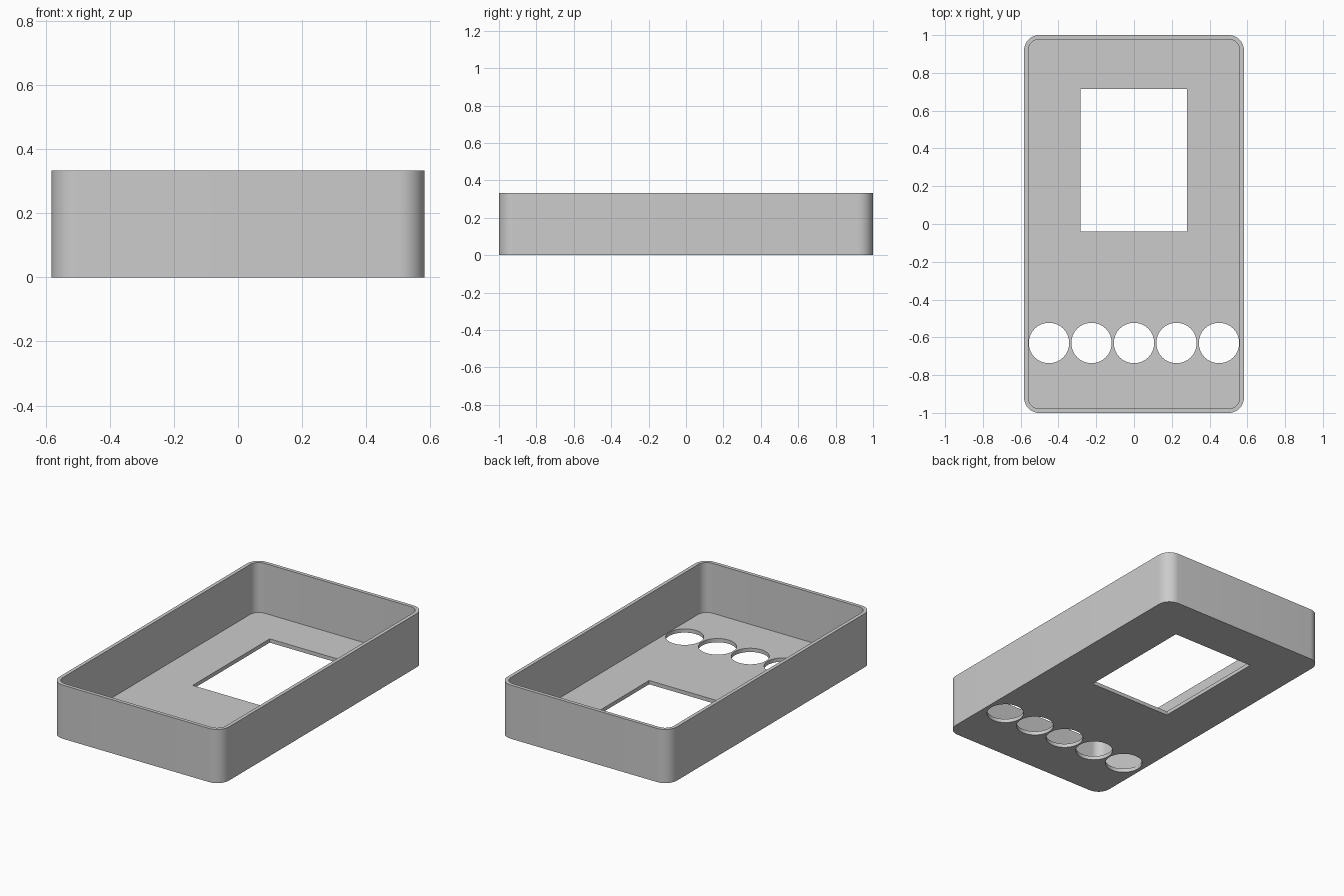
import bpy
import bmesh
from math import cos, sin, pi, radians

HALF_X, HALF_Y, HEIGHT = 0.582, 1.0, 0.333
WALL, FLOOR, CORNER = 0.0225, 0.0235, 0.08

if "Cube" in bpy.data.objects:
    bpy.data.objects.remove(bpy.data.objects["Cube"])

grey = bpy.data.materials.new("plain grey")
grey.use_nodes = True
colour = (0.6, 0.6, 0.6, 1)
grey.diffuse_color = colour
grey.node_tree.nodes["Principled BSDF"].inputs["Base Color"].default_value = colour


def prism(name, outline, z0, z1):
    """Extrude a closed 2D outline from z0 to z1."""
    bm = bmesh.new()
    base = bm.faces.new([bm.verts.new((x, y, z0)) for x, y in outline])
    top = bmesh.ops.extrude_face_region(bm, geom=[base])["geom"]
    verts = [v for v in top if isinstance(v, bmesh.types.BMVert)]
    bmesh.ops.translate(bm, verts=verts, vec=(0, 0, z1 - z0))
    bmesh.ops.recalc_face_normals(bm, faces=bm.faces)
    mesh = bpy.data.meshes.new(name)
    bm.to_mesh(mesh)
    bm.free()
    mesh.materials.append(grey)
    obj = bpy.data.objects.new(name, mesh)
    bpy.context.collection.objects.link(obj)
    return obj


def arc(cx, cy, r, start, end, steps):
    angles = [start + (end - start) * i / steps for i in range(steps + 1)]
    return [(cx + r * cos(a), cy + r * sin(a)) for a in angles]


def rounded_rect(hx, hy, r):
    points = []
    for i, (sx, sy) in enumerate([(1, 1), (-1, 1), (-1, -1), (1, -1)]):
        points += arc(sx * (hx - r), sy * (hy - r), r, i * pi / 2, (i + 1) * pi / 2, 12)
    return points


# Tray body with rounded corners
case = prism("case_tray", rounded_rect(HALF_X, HALF_Y, CORNER), 0, HEIGHT)

# Cutters: open cavity, screen window and a row of five button holes
cutters = [
    prism("cavity_cutter",
          rounded_rect(HALF_X - WALL, HALF_Y - WALL, CORNER - WALL), FLOOR, HEIGHT + 0.1),
    prism("window_cutter",
          [(-0.283, -0.04), (0.281, -0.04), (0.281, 0.715), (-0.283, 0.715)], -0.1, 0.1),
]
for i in range(-2, 3):
    circle = arc(i * 0.225, -0.63, 0.107, 0, 2 * pi, 64)[:-1]
    cutters.append(prism("button_hole_cutter", circle, -0.1, 0.1))

bpy.context.view_layer.objects.active = case
for cutter in cutters:
    cutter.hide_render = True
    cut = case.modifiers.new("cut", "BOOLEAN")
    cut.operation = "DIFFERENCE"
    cut.solver = "EXACT"
    cut.object = cutter
    bpy.ops.object.modifier_apply(modifier=cut.name)
    bpy.data.objects.remove(cutter)

# Smooth round walls, sharp rims
bpy.ops.object.select_all(action="DESELECT")
case.select_set(True)
bpy.ops.object.shade_smooth_by_angle(angle=radians(30))
